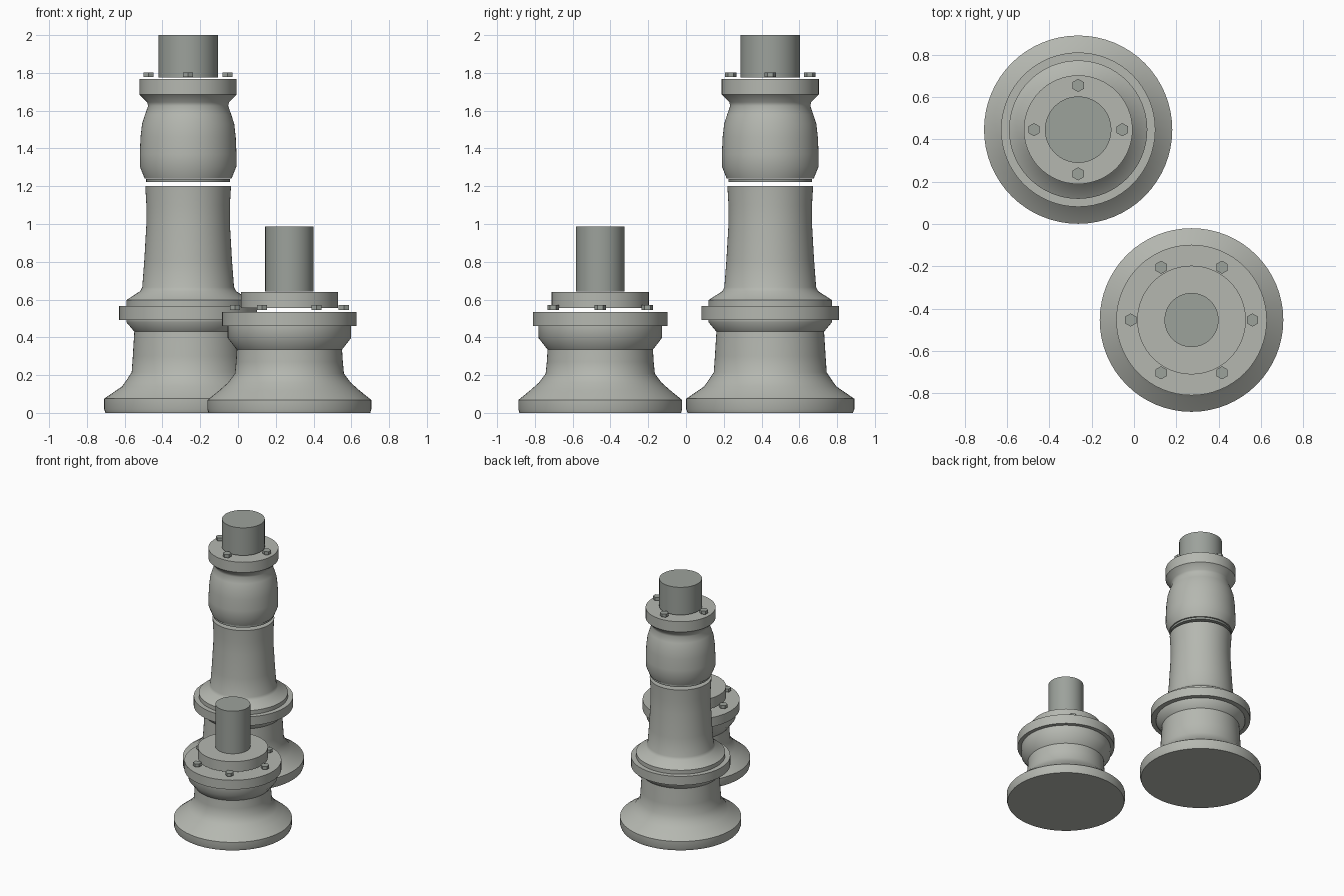
import bpy, bmesh, math

if "Cube" in bpy.data.objects:
    bpy.data.objects.remove(bpy.data.objects["Cube"])

SEG = 64


def material(name, color):
    mat = bpy.data.materials.new(name)
    mat.diffuse_color = (*color, 1)
    mat.use_nodes = True
    mat.node_tree.nodes["Principled BSDF"].inputs["Base Color"].default_value = mat.diffuse_color
    return mat


BODY = material("cast_grey", (0.46, 0.475, 0.435))
STEEL = material("dark_steel", (0.335, 0.36, 0.33))


def finish(name, bm, loc, mat, angle=40):
    bmesh.ops.recalc_face_normals(bm, faces=bm.faces)
    me = bpy.data.meshes.new(name)
    bm.to_mesh(me)
    bm.free()
    me.materials.append(mat)
    ob = bpy.data.objects.new(name, me)
    bpy.context.collection.objects.link(ob)
    ob.location = loc
    bpy.ops.object.select_all(action='DESELECT')
    ob.select_set(True)
    bpy.context.view_layer.objects.active = ob
    bpy.ops.object.shade_smooth_by_angle(angle=math.radians(angle))
    return ob


def lathe(name, profile, loc, mat=BODY, seg=SEG):
    """Revolve (radius, z) points and cap both ends."""
    bm = bmesh.new()
    rings = []
    for r, z in profile:
        rings.append([bm.verts.new((r * math.cos(2 * math.pi * i / seg),
                                    r * math.sin(2 * math.pi * i / seg), z))
                      for i in range(seg)])
    for a, b in zip(rings, rings[1:]):
        for i in range(seg):
            j = (i + 1) % seg
            bm.faces.new((a[i], a[j], b[j], b[i]))
    bm.faces.new(rings[0][::-1])
    bm.faces.new(rings[-1])
    return finish(name, bm, loc, mat)


def bolts(name, count, ring, z0, z1, loc):
    """Ring of hexagonal bolt heads with a corner pointing along y."""
    for k in range(count):
        t = 2 * math.pi * k / count
        bm = bmesh.new()
        bmesh.ops.create_cone(bm, cap_ends=True, segments=6, radius1=0.031,
                              radius2=0.031, depth=z1 - z0)
        pos = (loc[0] + ring * math.cos(t), loc[1] + ring * math.sin(t), (z0 + z1) / 2)
        finish(f"{name}_{k + 1}", bm, pos, STEEL)


TALL = (-0.264, 0.446, 0)
SHORT = (0.272, -0.454, 0)

# Tall column: flared pedestal with flange and tapered neck
lathe("tall_pedestal", [
    (0.438, 0), (0.445, 0.02), (0.445, 0.075), (0.35, 0.14), (0.325, 0.175),
    (0.299, 0.215), (0.293, 0.30), (0.285, 0.43), (0.327, 0.48), (0.327, 0.493),
    (0.365, 0.493), (0.365, 0.565), (0.327, 0.565), (0.327, 0.597),
    (0.253, 0.645), (0.243, 0.665), (0.232, 0.81), (0.221, 1.0),
    (0.221, 1.10), (0.227, 1.20)], TALL)
# Thin seal ring and rounded upper housing
lathe("seal_ring", [(0.222, 1.222), (0.222, 1.238)], TALL, STEEL)
lathe("upper_housing", [
    (0.23, 1.24), (0.256, 1.305), (0.256, 1.37), (0.252, 1.46), (0.244, 1.53),
    (0.228, 1.58), (0.212, 1.625), (0.217, 1.645), (0.257, 1.685), (0.257, 1.768)], TALL)
lathe("tall_shaft", [(0.157, 1.776), (0.157, 2.0)], TALL, STEEL)
bolts("tall_bolt", 4, 0.209, 1.777, 1.802, TALL)

# Short column: flared base with flange
lathe("short_base", [
    (0.428, 0), (0.434, 0.02), (0.434, 0.068), (0.37, 0.12), (0.325, 0.16),
    (0.289, 0.208), (0.283, 0.27), (0.279, 0.335), (0.327, 0.397),
    (0.327, 0.46), (0.356, 0.46), (0.356, 0.535)], SHORT)
lathe("short_plate", [(0.257, 0.556), (0.257, 0.64)], SHORT)
lathe("short_shaft", [(0.128, 0.643), (0.128, 0.988)], SHORT, STEEL)
bolts("short_bolt", 6, 0.288, 0.546, 0.571, SHORT)
